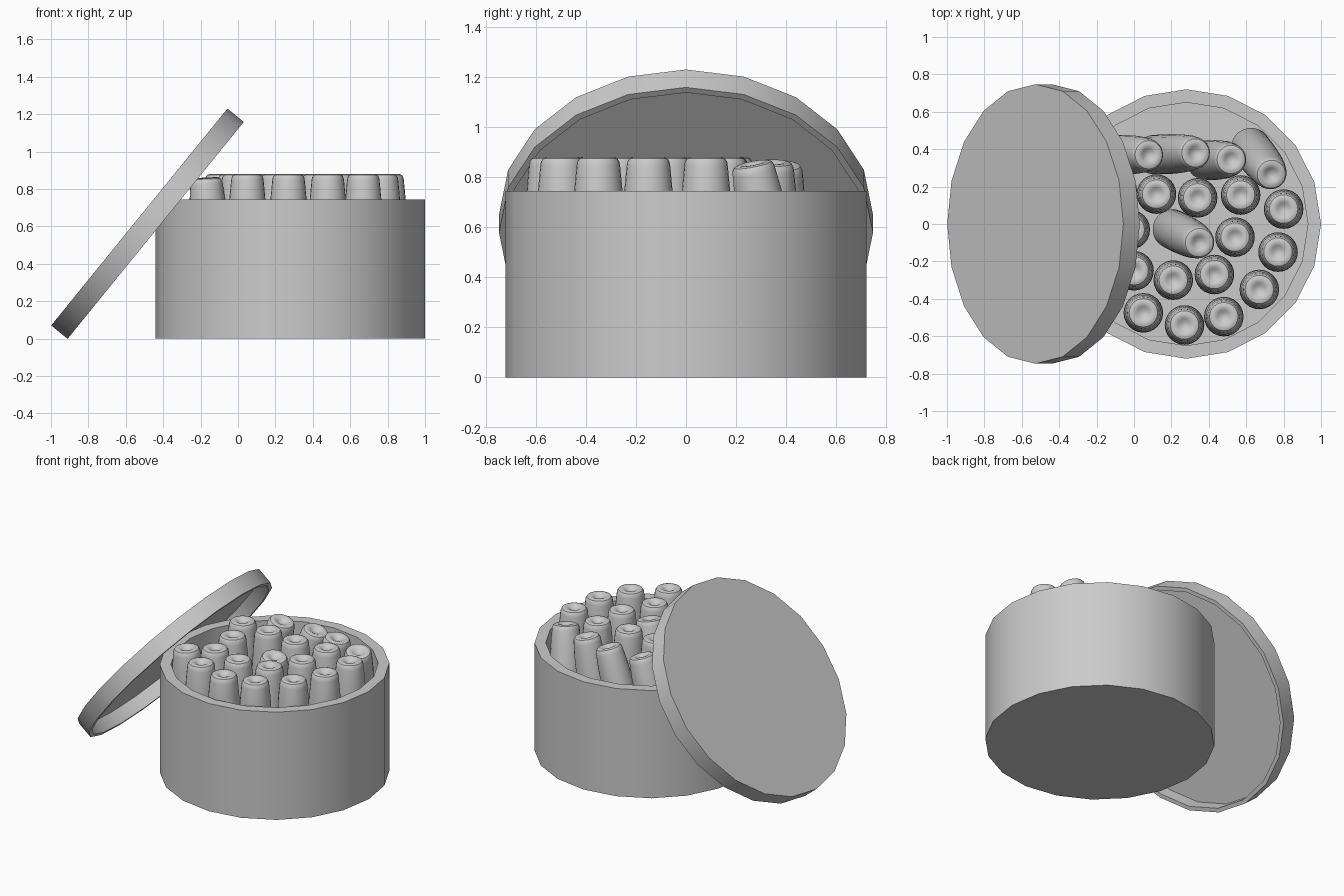
import bpy, bmesh, math
from mathutils import Vector

if "Cube" in bpy.data.objects:
    bpy.data.objects.remove(bpy.data.objects["Cube"])


def lathe(name, profile, sides):
    """Revolve an (r, z) profile that starts and ends on the axis."""
    bm = bmesh.new()
    rings = []
    for r, z in profile:
        if r == 0:
            rings.append([bm.verts.new((0, 0, z))] * sides)
        else:
            rings.append([bm.verts.new((r * math.cos(2 * math.pi * i / sides),
                                        r * math.sin(2 * math.pi * i / sides), z))
                          for i in range(sides)])
    for a, b in zip(rings, rings[1:]):
        for i in range(sides):
            j = (i + 1) % sides
            quad = list(dict.fromkeys((a[i], a[j], b[j], b[i])))
            bm.faces.new(quad)
    bmesh.ops.recalc_face_normals(bm, faces=bm.faces)
    mesh = bpy.data.meshes.new(name)
    bm.to_mesh(mesh)
    bm.free()
    return mesh


def place(name, mesh, location):
    obj = bpy.data.objects.new(name, mesh)
    bpy.context.collection.objects.link(obj)
    obj.location = location
    return obj


def smooth(obj):
    bpy.ops.object.select_all(action='DESELECT')
    obj.select_set(True)
    bpy.context.view_layer.objects.active = obj
    bpy.ops.object.shade_smooth_by_angle(angle=math.radians(35))


# Round box with thick wall
box = place("box", lathe("box", [(0, 0), (0.72, 0), (0.72, 0.745), (0.65, 0.745),
                                 (0.65, 0.04), (0, 0.04)], 20), (0.28, 0, 0))
smooth(box)

# Shallow lid leaning on the box rim
lid = place("lid", lathe("lid", [(0, 0.113), (0.747, 0.113), (0.747, 0), (0.72, 0),
                                 (0.72, 0.092), (0, 0.092)], 20), (-0.44, 0, 0.579))
lid.rotation_euler = (0, -math.radians(50.9), 0)
smooth(lid)

# Tapered peg with rounded ends and a dimple on top; z = 0 is its top
peg_mesh = lathe("peg", [(0, -0.022), (0.018, -0.02), (0.034, -0.008), (0.048, -0.001),
                         (0.062, 0), (0.076, -0.005), (0.084, -0.018), (0.087, -0.035),
                         (0.096, -0.13), (0.103, -0.28), (0.106, -0.45), (0.106, -0.79),
                         (0.1, -0.815), (0.085, -0.825), (0, -0.825)], 24)

# Upright pegs
upright = [(0.12, 0.16), (0.34, 0.14), (0.57, 0.155), (0.80, 0.08), (-0.02, -0.03),
           (0.54, -0.07), (0.77, -0.15), (0.0, -0.25), (0.21, -0.30), (0.43, -0.27),
           (0.67, -0.35), (0.05, -0.475), (0.27, -0.54), (0.48, -0.495), (-0.09, 0.18)]
for i, (x, y) in enumerate(upright):
    peg = place(f"peg_{i + 1}", peg_mesh, (x, y, 0.88))
    if i == 0:
        smooth(peg)

# Leaning pegs: top centre, base centre
leaning = [((0.08, 0.37, 0.85), (-0.15, 0.37)), ((0.33, 0.38, 0.85), (0.10, 0.37)),
           ((0.52, 0.345, 0.86), (0.38, 0.34)), ((0.735, 0.265, 0.855), (0.62, 0.415)),
           ((0.35, -0.10, 0.855), (0.20, -0.025)), ((-0.17, -0.32, 0.86), (-0.13, -0.30))]
for i, (top, base) in enumerate(leaning):
    peg = place(f"leaning_peg_{i + 1}", peg_mesh, top)
    axis = Vector(top) - Vector((base[0], base[1], 0.06))
    peg.rotation_euler = axis.to_track_quat('Z', 'Y').to_euler()
